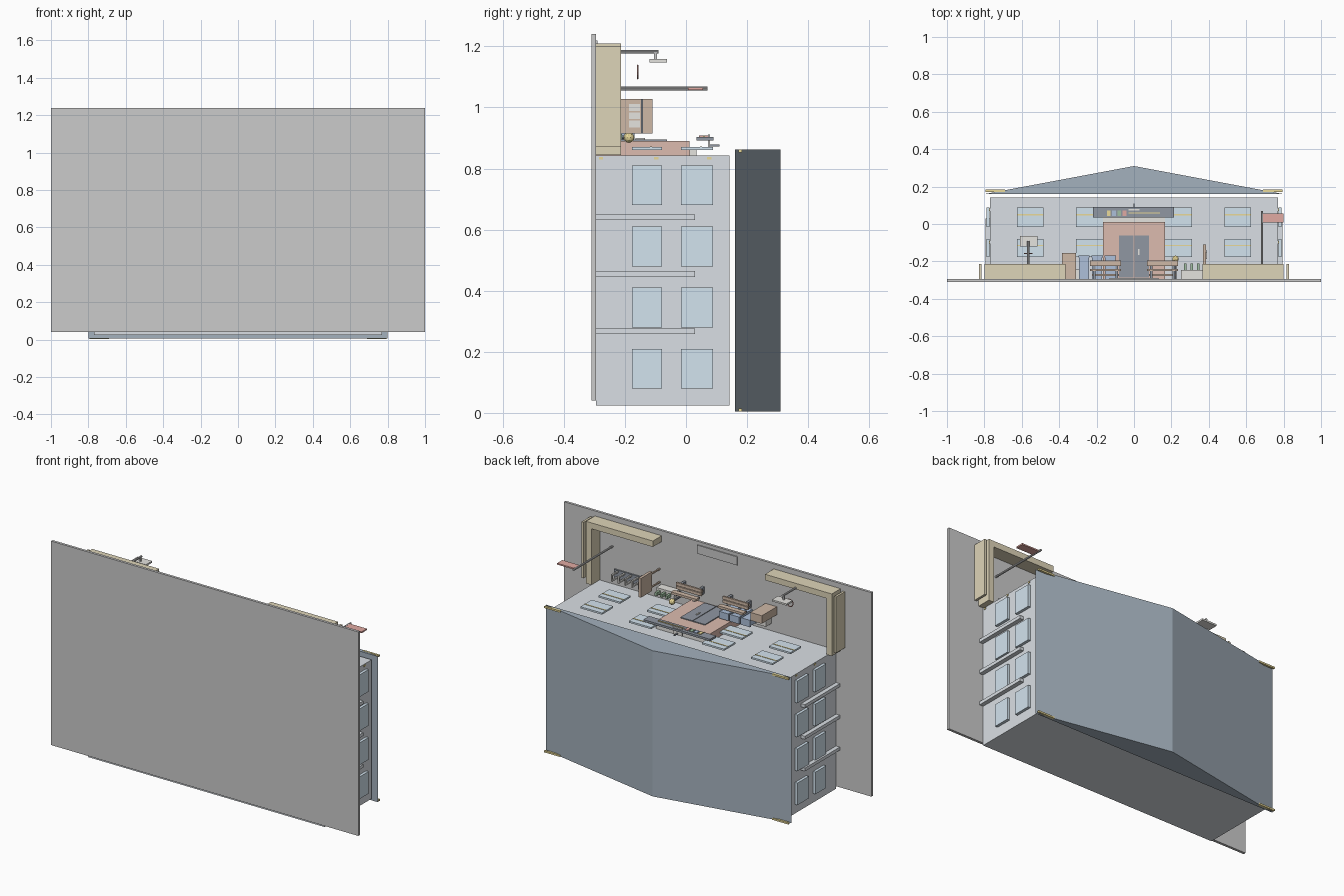
import bpy, bmesh, math
from mathutils import Vector

if "Cube" in bpy.data.objects:
    bpy.data.objects.remove(bpy.data.objects["Cube"])

COL = {
    "wall": (0.70, 0.74, 0.78), "roof": (0.37, 0.44, 0.51), "glass": (0.65, 0.77, 0.86),
    "brick": (0.72, 0.50, 0.43), "slate": (0.28, 0.31, 0.36), "tan": (0.73, 0.66, 0.48),
    "wood": (0.62, 0.48, 0.38), "blue": (0.42, 0.53, 0.70), "gold": (0.82, 0.70, 0.32),
    "green": (0.35, 0.52, 0.36), "red": (0.75, 0.40, 0.36), "pale": (0.78, 0.77, 0.74),
}
MATS = {}
for key, c in COL.items():
    MATS[key] = bpy.data.materials.new(key)
    MATS[key].diffuse_color = (*c, 1)


def paint(ob, name, mat):
    ob.name = name
    if mat:
        ob.data.materials.append(MATS[mat])
    return ob


def box(name, x, y, z, mat=None):
    """Box from (min, max) ranges."""
    bm = bmesh.new()
    bmesh.ops.create_cube(bm, size=1)
    for v in bm.verts:
        v.co = Vector([(a + b) / 2 + c * (b - a) for c, (a, b) in zip(v.co, (x, y, z))])
    me = bpy.data.meshes.new(name)
    bm.to_mesh(me)
    bm.free()
    ob = bpy.data.objects.new(name, me)
    bpy.context.collection.objects.link(ob)
    return paint(ob, name, mat)


def pair(name, x, y, z, mat=None):
    """Box and its mirror across x = 0."""
    box(name + "_right", x, y, z, mat)
    box(name + "_left", (-x[1], -x[0]), y, z, mat)


def pole(name, x, z, y0, y1, r, mat=None):
    bpy.ops.mesh.primitive_cylinder_add(vertices=8, radius=r, depth=y1 - y0,
                                        location=(x, (y0 + y1) / 2, z),
                                        rotation=(math.pi / 2, 0, 0))
    return paint(bpy.context.object, name, mat)


G = -0.295  # ground surface; the building rises along +y and its facade faces +z

# Ground and main body
box("ground", (-1, 1), (-0.31, G), (0.04, 1.24))
box("body", (-0.77, 0.77), (G, 0.143), (0.025, 0.842), "wall")

# Gable roof prism
bm = bmesh.new()
tri = [bm.verts.new(p) for p in ((-0.8, 0.16, 0.005), (0.8, 0.16, 0.005), (0, 0.31, 0.005))]
face = bm.faces.new(tri)
ext = bmesh.ops.extrude_face_region(bm, geom=[face])
for v in ext["geom"]:
    if isinstance(v, bmesh.types.BMVert):
        v.co.z = 0.862
bmesh.ops.recalc_face_normals(bm, faces=bm.faces)
me = bpy.data.meshes.new("roof")
bm.to_mesh(me)
bm.free()
roof = bpy.data.objects.new("roof", me)
bpy.context.collection.objects.link(roof)
paint(roof, "roof", "roof")

# Gold trim at the roof and wall corners
for z in (0.004, 0.853):
    pair("eave_trim", (0.69, 0.795), (0.172, 0.184), (z, z + 0.01), "gold")
for y in (-0.285, -0.104, 0.069):
    pair("corner_trim", (0.76, 0.774), (y, y + 0.014), (0.829, 0.838), "gold")

# Windows: facade and both sides
ROWS = ((-0.177, -0.079), (-0.016, 0.089))
for y in ROWS:
    for x in ((0.165, 0.31), (0.485, 0.625)):
        pair("front_window", x, y, (0.860, 0.870), "glass")
        m = (y[0] + y[1]) / 2 + 0.01
        pair("window_bar", x, (m, m + 0.006), (0.866, 0.872), "gold")
    for z in (0.08, 0.28, 0.48, 0.68):
        pair("side_window", (0.772, 0.788), y, (z, z + 0.13), "glass")

# Side pilasters
for z in (0.258, 0.445, 0.631):
    pair("pilaster", (0.765, 0.795), (G, 0.03), (z, z + 0.019), "wall")

# Entrance
box("porch", (-0.165, 0.165), (G, 0.012), (0.84, 0.891), "brick")
box("lintel", (-0.17, 0.17), (0.012, 0.035), (0.84, 0.87), "pale")
pair("door_leaf", (0.002, 0.08), (-0.285, -0.062), (0.885, 0.896), "slate")
box("door_handle", (0.022, 0.03), (-0.165, -0.135), (0.894, 0.900), "pale")

# Display board with coloured blocks above the entrance
box("display_board", (-0.22, 0.215), (0.035, 0.09), (0.892, 0.904), "slate")
for i, c in enumerate(("gold", "blue", "green", "red")):
    box("block", (-0.145 + i * 0.028, -0.125 + i * 0.028), (0.042, 0.072), (0.902, 0.908), c)
box("display_strip", (-0.03, 0.14), (0.055, 0.062), (0.902, 0.908), "gold")
box("clock_plate", (-0.03, 0.03), (0.072, 0.079), (0.865, 0.912), "pale")
box("clock_rod", (-0.004, 0.004), (0.075, 0.11), (0.873, 0.878), "slate")

# Boundary walls and outer strips
W = (G, -0.213)
pair("front_wall", (0.365, 0.80), W, (1.175, 1.21), "tan")
pair("side_wall", (0.765, 0.80), W, (0.845, 1.21), "tan")
pair("outer_fence", (0.815, 0.828), W, (0.87, 1.2), "tan")
box("gate_mat", (-0.13, 0.13), (G, -0.289), (1.17, 1.22))

# Benches
for s, tag in ((-1, "left"), (1, "right")):
    def span(a, b):
        return tuple(sorted((s * a, s * b)))
    box(tag + "_bench_back", span(0.07, 0.235), (-0.225, -0.195), (0.94, 0.953), "wood")
    for z in (0.953, 0.974):
        box(tag + "_bench_slat", span(0.07, 0.235), (-0.252, -0.241), (z, z + 0.017), "wood")
    box(tag + "_bench_rail", span(0.08, 0.225), (-0.278, -0.266), (0.96, 0.972), "wood")
    for x in (0.085, 0.205):
        box(tag + "_bench_leg", span(x, x + 0.014), (G, -0.252), (0.945, 0.985), "slate")
        box(tag + "_bench_post", span(x, x + 0.014), (-0.252, -0.2), (0.932, 0.941), "slate")

# Bins, crate and small cabinet on the left
for x in (-0.295, -0.225, -0.155):
    box("bin", (x, x + 0.055), (G, -0.18), (0.9, 0.935), "blue")
    box("bin_lid", (x - 0.003, x + 0.058), (-0.18, -0.168), (0.897, 0.938), "blue")
box("crate", (-0.385, -0.31), (G, -0.155), (0.946, 0.993), "wood")
box("cabinet", (-0.35, -0.27), (G, -0.243), (0.885, 0.92), "pale")

# Notice board with three sheets
box("notice_board", (0.37, 0.386), (-0.213, -0.11), (0.915, 1.028), "wood")
for z in (0.935, 0.962, 0.989):
    box("sheet", (0.386, 0.390), (-0.187, -0.15), (z, z + 0.022), "pale")
box("notice_strip", (0.386, 0.391), (-0.147, -0.141), (0.915, 1.028), "slate")
for z in (0.93, 1.008):
    box("notice_leg", (0.374, 0.382), (G, -0.213), (z, z + 0.008), "wood")

# Planter with shrubs, and a lantern
box("planter", (0.25, 0.365), (G, -0.245), (0.885, 0.925), "pale")
for x in (0.268, 0.302, 0.337):
    box("shrub", (x, x + 0.014), (-0.245, -0.21), (0.895, 0.913), "green")
pole("lantern_post", 0.222, 0.902, G, -0.195, 0.006, "slate")
bpy.ops.mesh.primitive_ico_sphere_add(subdivisions=2, radius=0.018, location=(0.222, -0.187, 0.902))
paint(bpy.context.object, "lantern", "gold")

# Bicycle rack
box("rack_base", (0.45, 0.67), (G, -0.287), (0.885, 0.935), "slate")
for i in range(5):
    x = 0.465 + i * 0.044
    for z in (0.89, 0.922):
        box("rack_upright", (x, x + 0.009), (-0.287, -0.23), (z, z + 0.009), "pale")
    box("rack_top", (x, x + 0.009), (-0.239, -0.229), (0.89, 0.931), "pale")

# Basketball hoop
pole("hoop_pole", -0.565, 1.183, G, -0.09, 0.006)
box("hoop_arm", (-0.57, -0.56), (-0.105, -0.095), (1.155, 1.183))
box("backboard", (-0.61, -0.515), (-0.12, -0.063), (1.148, 1.158), "pale")
bpy.ops.mesh.primitive_torus_add(major_radius=0.021, minor_radius=0.003, major_segments=16,
                                 minor_segments=6, location=(-0.565, -0.158, 1.116),
                                 rotation=(math.pi / 2, 0, 0))
paint(bpy.context.object, "hoop_rim", "red")

# Flag and pole
pole("flag_pole", 0.685, 1.062, G, 0.07, 0.006)
box("flag", (0.69, 0.80), (0.007, 0.056), (1.058, 1.066), "red")

for m in bpy.data.materials:
    if m.users and not m.is_grease_pencil:
        m.use_nodes = True
        m.node_tree.nodes["Principled BSDF"].inputs["Base Color"].default_value = m.diffuse_color
